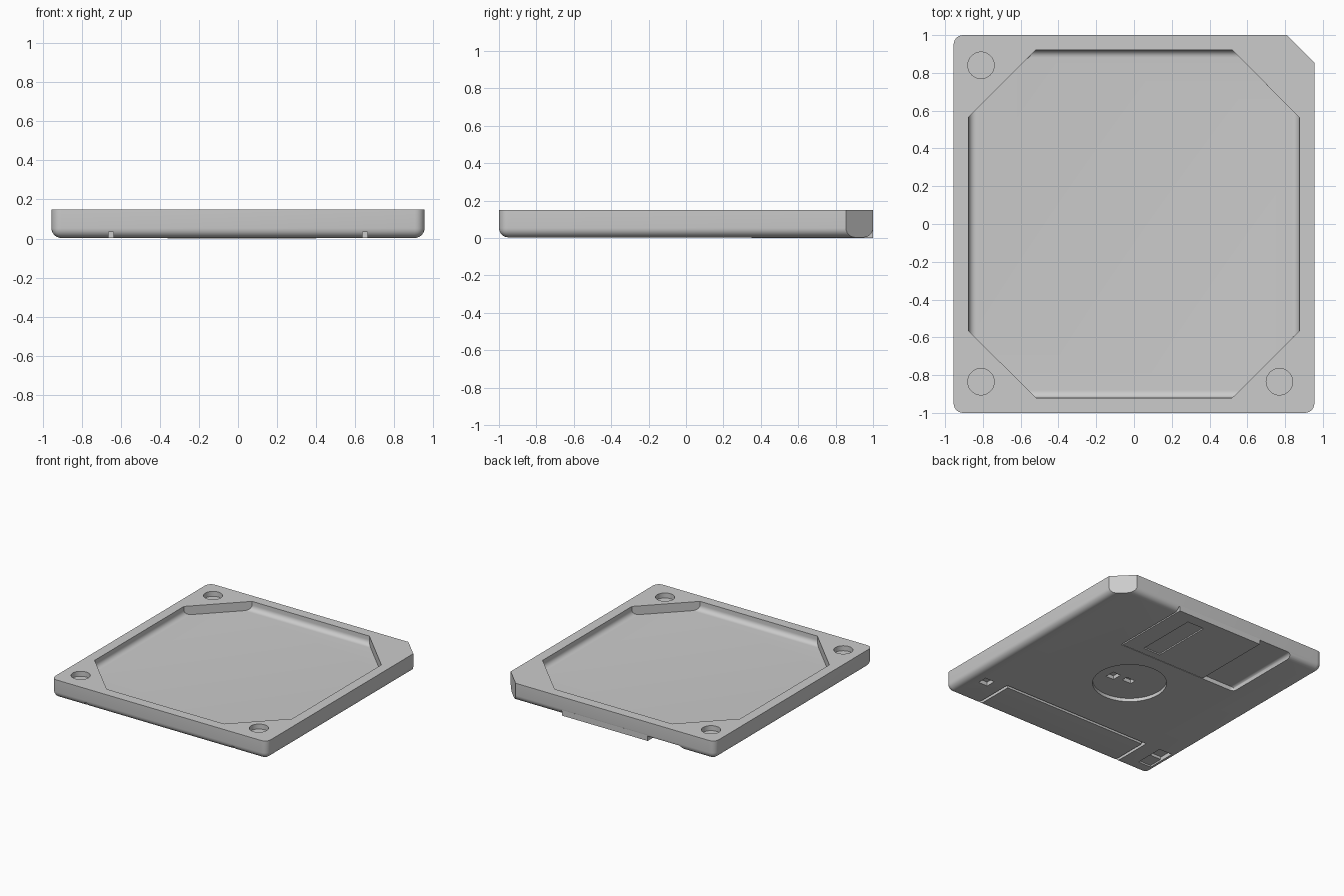
import bpy
import bmesh
from mathutils import Vector, Matrix

cube = bpy.data.objects.get("Cube")
if cube:
    bpy.data.objects.remove(cube, do_unlink=True)

grey = bpy.data.materials.new("light_grey_plastic")
grey.use_nodes = True
grey.diffuse_color = (0.6, 0.6, 0.6, 1)
grey.node_tree.nodes["Principled BSDF"].inputs["Base Color"].default_value = (0.6, 0.6, 0.6, 1)


def box_mesh(x0, x1, y0, y1, z0, z1):
    bm = bmesh.new()
    bmesh.ops.create_cube(bm, size=1)
    size = Vector((x1 - x0, y1 - y0, z1 - z0))
    mid = Vector((x0 + x1, y0 + y1, z0 + z1)) / 2
    for v in bm.verts:
        v.co = Vector(a * b for a, b in zip(v.co, size)) + mid
    return bm


def disc_mesh(x, y, radius, z0, z1, sides):
    bm = bmesh.new()
    bmesh.ops.create_cone(bm, cap_ends=True, segments=sides, radius1=radius, radius2=radius,
                          depth=z1 - z0, matrix=Matrix.Translation((x, y, (z0 + z1) / 2)))
    return bm


def round_edges(bm, rule, radius, segments=6):
    edges = [e for e in bm.edges if rule(*(v.co for v in e.verts))]
    bmesh.ops.bevel(bm, geom=edges, offset=radius, segments=segments, profile=0.5,
                    affect='EDGES', clamp_overlap=True)


def slice_corner(bm, sx, sy, reach):
    # trims everything beyond the diagonal line sx*x + sy*y = reach
    cut = bmesh.ops.bisect_plane(bm, geom=bm.verts[:] + bm.edges[:] + bm.faces[:],
                                 plane_co=(sx * reach, 0, 0), plane_no=(sx, sy, 0),
                                 clear_outer=True)
    edges = [g for g in cut["geom_cut"] if isinstance(g, bmesh.types.BMEdge)]
    bmesh.ops.contextual_create(bm, geom=edges)


def make_object(name, bm):
    bmesh.ops.recalc_face_normals(bm, faces=bm.faces[:])
    mesh = bpy.data.meshes.new(name)
    bm.to_mesh(mesh)
    bm.free()
    obj = bpy.data.objects.new(name, mesh)
    bpy.context.collection.objects.link(obj)
    mesh.materials.append(grey)
    return obj


def activate(obj):
    bpy.ops.object.select_all(action='DESELECT')
    obj.select_set(True)
    bpy.context.view_layer.objects.active = obj


def carve(target, bm):
    cutter = make_object("cutter", bm)
    cutter.hide_render = True
    activate(target)
    mod = target.modifiers.new("carve", 'BOOLEAN')
    mod.operation = 'DIFFERENCE'
    mod.solver = 'EXACT'
    mod.object = cutter
    bpy.ops.object.modifier_apply(modifier=mod.name)
    bpy.data.objects.remove(cutter, do_unlink=True)


def finish(obj):
    activate(obj)
    bpy.ops.object.shade_smooth_by_angle(angle=0.6)


# Shell: slab with rounded lower edges and one clipped corner
bottom, top = 0.003, 0.15
bm = box_mesh(-0.955, 0.955, -1, 1, bottom, top)
round_edges(bm, lambda a, b: min(a.z, b.z) < 0.1, 0.05)
slice_corner(bm, 1, 1, 1.81)
shell = make_object("shell", bm)

# Eight-sided cavity, its straight sides curving into the floor
floor = 0.08
bm = box_mesh(-0.875, 0.875, -0.92, 0.92, floor, 0.3)
round_edges(bm, lambda a, b: max(a.z, b.z) < 0.1, 0.04)
for sx in (-1, 1):
    for sy in (-1, 1):
        slice_corner(bm, sx, sy, 1.44)
carve(shell, bm)

# Round sockets in the three full corners
for x, y in ((-0.81, 0.84), (-0.81, -0.835), (0.77, -0.835)):
    carve(shell, disc_mesh(x, y, 0.07, 0.11, 0.3, 40))

# Shutter track underneath, open at the back
bm = box_mesh(-0.66, 0.408, 0.342, 1.2, -0.1, 0.037)
round_edges(bm, lambda a, b: max(a.x, b.x) < 0 and max(a.y, b.y) < 1.1 or
            (max(a.x, b.x) < 0 and min(a.z, b.z) > 0), 0.03)
carve(shell, bm)

# Hub recess with its centre and drive holes
carve(shell, disc_mesh(0, -0.05, 0.27, -0.1, 0.03, 64))
for x, y, w, d in ((0, -0.06, 0.08, 0.05), (0.13, -0.08, 0.07, 0.08)):
    carve(shell, box_mesh(x - w / 2, x + w / 2, y - d / 2, y + d / 2, -0.1, 0.06))

# Groove that frames the label area
for x in (-0.65, 0.65):
    carve(shell, box_mesh(x - 0.012, x + 0.012, -1.2, -0.65, -0.1, 0.033))
carve(shell, box_mesh(-0.655, 0.655, -0.674, -0.6505, -0.1, 0.0325))

# Corner sensing notch and write tab slot
carve(shell, box_mesh(0.77, 0.85, -0.75, -0.67, -0.1, 0.035))
carve(shell, box_mesh(-0.905, -0.79, -0.89, -0.65, -0.1, 0.035))
finish(shell)

# Sliding write tab
finish(make_object("write_tab", box_mesh(-0.9, -0.795, -0.885, -0.77, 0.012, 0.05)))

# Sliding shutter with a shallow window
shutter = make_object("shutter", box_mesh(-0.36, 0.4, 0.35, 0.999, 0, 0.045))
carve(shutter, box_mesh(0.1, 0.25, 0.41, 0.91, -0.1, 0.01))
finish(shutter)
